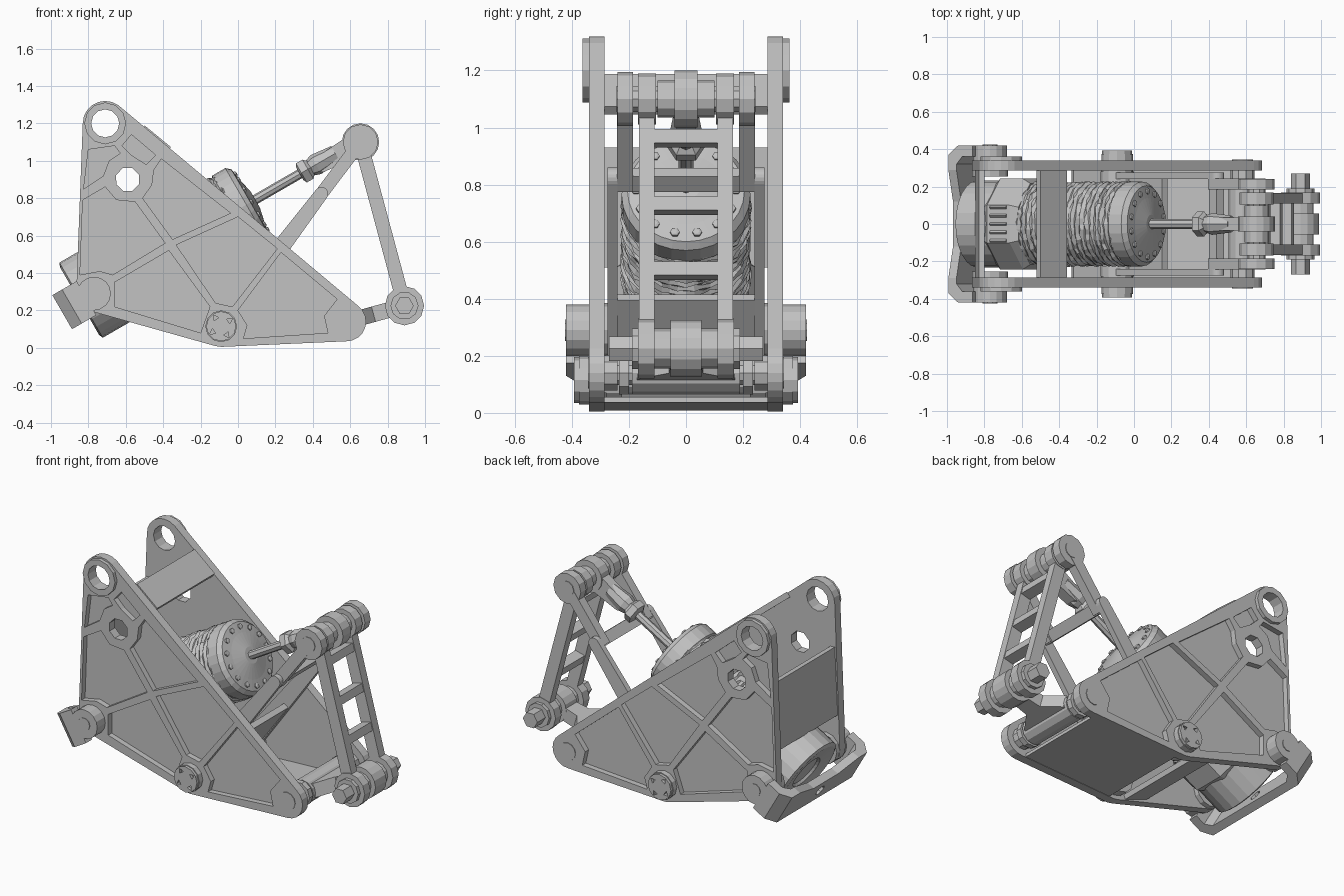
import bpy, bmesh, math, random
from mathutils import Matrix, Vector
from mathutils.geometry import convex_hull_2d

random.seed(4)
if "Cube" in bpy.data.objects:
    bpy.data.objects.remove(bpy.data.objects["Cube"], do_unlink=True)

grey = bpy.data.materials.new("steel_grey")
grey.use_nodes = True
grey.diffuse_color = (0.54, 0.54, 0.54, 1)
grey.node_tree.nodes["Principled BSDF"].inputs["Base Color"].default_value = (0.54, 0.54, 0.54, 1)

SIDES = (("left", 1), ("right", -1))     # rear side is +y, front side is -y


def finish(name, bm, frame):
    bm.transform(frame)
    bmesh.ops.recalc_face_normals(bm, faces=bm.faces)
    mesh = bpy.data.meshes.new(name)
    bm.to_mesh(mesh)
    bm.free()
    mesh.materials.append(grey)
    obj = bpy.data.objects.new(name, mesh)
    bpy.context.collection.objects.link(obj)
    return obj


def axes(origin, u, w, v):
    """Frame that sends local x, y, z to the directions u, w, v."""
    m = Matrix((u, w, v)).transposed().to_4x4()
    m.translation = origin
    return m


def circle(c, r, n=16, turn=0.0):
    return [(c[0] + r * math.cos(turn + math.tau * i / n),
             c[1] + r * math.sin(turn + math.tau * i / n)) for i in range(n)]


def hull(*discs):
    pts = [p for c, r in discs for p in circle(c, r, 20)]
    return [pts[i] for i in convex_hull_2d(pts)]


def bar(p, q, w):
    p, q = Vector(p), Vector(q)
    d = (q - p).normalized() * w / 2
    n = Vector((-d.y, d.x))
    return [p + n, q + n, q - n, p - n]


def along(p, q, f):
    return Vector(p).lerp(Vector(q), f)


def prism(name, outer, a, b, holes=(), frame=Matrix()):
    """Closed outline in local x-z, with holes, extruded from y=a to y=b."""
    bm = bmesh.new()
    rims = ([], [])
    for loop in [outer, *holes]:
        low, high = [[bm.verts.new((p[0], y, p[1])) for p in loop] for y in (a, b)]
        for ring, edges in zip((low, high), rims):
            edges += [bm.edges.new((ring[i - 1], ring[i])) for i in range(len(ring))]
        for i in range(len(loop)):
            bm.faces.new((low[i - 1], low[i], high[i], high[i - 1]))
    for edges in rims:
        bmesh.ops.triangle_fill(bm, edges=edges, use_beauty=True, normal=(0, 1, 0))
    return finish(name, bm, frame)


def pin(name, c, r, a, b, n=16, turn=0.0, bore=None):
    holes = [circle(c, bore, n, turn)] if bore else []
    return prism(name, circle(c, r, n, turn), a, b, holes)


def lathe(name, profile, frame, n=24, jitter=0.0):
    """Turn (distance, radius) points around the local x axis."""
    bm = bmesh.new()
    rings = []
    for t, r in profile:
        ring = []
        for i in range(n):
            k = r + random.uniform(-jitter, jitter)
            a = math.tau * i / n
            ring.append(bm.verts.new((t + random.uniform(-jitter, jitter), k * math.cos(a), k * math.sin(a))))
        rings.append(ring)
    for low, high in zip(rings, rings[1:]):
        for i in range(n):
            bm.faces.new((low[i - 1], low[i], high[i], high[i - 1]))
    bm.faces.new(rings[0])
    bm.faces.new(rings[-1])
    return finish(name, bm, frame)


# Main pivots in x-z
TOP, EYE, HEEL = (-0.71, 1.2), (-0.59, 0.9), (-0.77, 0.29)
PIVOT, TOE = (-0.09, 0.115), (0.58, 0.14)
ROCK, TIP = (0.655, 1.1), (0.89, 0.225)

# Side plates: thin web with a ribbed outer layer whose pockets are panels
outline = hull((TOP, 0.12), (HEEL, 0.095), (PIVOT, 0.11), (TOE, 0.105))
panels = [
    [(-0.8, 1.06), (-0.66, 1.08), (-0.63, 1.04), (-0.69, 1.0), (-0.72, 0.92), (-0.825, 0.85)],
    [(-0.62, 1.08), (-0.57, 1.14), (-0.44, 1.03), (-0.49, 0.98), (-0.57, 1.03)],
    [(-0.41, 1.01), (-0.04, 0.72), (-0.35, 0.58), (-0.51, 0.8), (-0.46, 0.87), (-0.45, 0.95)],
    [(-0.83, 0.79), (-0.71, 0.86), (-0.65, 0.79), (-0.55, 0.78), (-0.39, 0.56), (-0.67, 0.39),
     (-0.74, 0.41), (-0.845, 0.39)],
    [(-0.66, 0.35), (-0.37, 0.52), (-0.15, 0.22), (-0.2, 0.08), (-0.66, 0.22)],
    [(-0.33, 0.55), (0.0, 0.7), (0.21, 0.53), (-0.03, 0.22), (-0.12, 0.24)],
    [(0.23, 0.51), (0.53, 0.26), (0.46, 0.17), (0.48, 0.08), (0.03, 0.05), (0.05, 0.12), (0.0, 0.2)],
]
bores = [circle(TOP, 0.075, 12), circle(EYE, 0.066, 8, 0.4)]
for tag, s in SIDES:
    prism(f"{tag}_side_web", outline, s * 0.285, s * 0.305, bores)
    prism(f"{tag}_side_ribs", outline, s * 0.305, s * 0.34, panels + bores)
    pin(f"{tag}_top_ring", TOP, 0.112, s * 0.34, s * 0.362, 12, bore=0.075)
    pin(f"{tag}_toe_cap", TOE, 0.055, s * 0.34, s * 0.344, 12)
    pin(f"{tag}_heel_collar", HEEL, 0.095, s * 0.255, s * 0.285, 12)
    # Pivot cap with four recessed notches
    pin(f"{tag}_pivot_boss", PIVOT, 0.085, s * 0.28, s * 0.375, 12)
    notches = [circle((PIVOT[0] + 0.055 * math.cos(a), PIVOT[1] + 0.055 * math.sin(a)), 0.018, 3, a)
               for a in (0.6, 2.17, 3.74, 5.31)]
    prism(f"{tag}_pivot_cap", circle(PIVOT, 0.08, 12), s * 0.375, s * 0.392, notches)

# Cross members joining the side plates
prism("top_brace", bar((-0.51, 1.175), (-0.37, 1.06), 0.035), -0.285, 0.285)
prism("rear_wall", bar((-0.815, 0.93), (-0.835, 0.51), 0.03), -0.285, 0.285)
prism("floor_plate", bar((-0.06, 0.018), (0.55, 0.046), 0.02), -0.285, 0.285)
prism("floor_bar", bar((-0.33, 0.105), (-0.17, 0.045), 0.03), -0.285, 0.285)

# Winch drum on a tilted axis
D, N, Y = Vector((0.866, 0, 0.5)), Vector((-0.5, 0, 0.866)), Vector((0, 1, 0))
BASE = Vector((-0.83, 0, 0.26))
axis = axes(BASE, D, Y, N)
lathe("drum_rear_cap", [(0.01, 0.05), (0.01, 0.1), (-0.005, 0.11), (-0.02, 0.21), (-0.01, 0.232), (0.2, 0.232)], axis)
lathe("drum_collar", [(0.16, 0.235), (0.19, 0.262), (0.33, 0.262), (0.37, 0.235)],
      axis @ Matrix.Rotation(math.pi / 8, 4, "X"), 8)
coils = 20
rope = [(0.35 + 0.6 * i / (2 * coils), 0.226 if i % 2 else 0.215) for i in range(2 * coils + 1)]
lathe("rope_winding", rope, axis, 48, 0.006)
lathe("drum_front_cap", [(0.92, 0.215), (0.93, 0.226), (1.01, 0.226), (1.035, 0.205), (1.045, 0.14),
                         (1.065, 0.05), (1.065, 0.03)], axis, 28)
for i in range(14):
    a = math.tau * i / 14
    spot = axis @ Vector((1.025, 0.175 * math.cos(a), 0.175 * math.sin(a)))
    lathe("drum_bolt", [(0, 0.017), (0.022, 0.017), (0.025, 0.008)], axes(spot, D, Y, N), 6)
for i in range(5):
    spot = axis @ Vector((0.26, -0.09 + 0.045 * i, 0.236))
    lathe("collar_tooth", [(-0.05, 0.015), (0.05, 0.015)], axes(spot, D, Y, N), 4)

# Push rod with adjuster nut, flat fork and eye
lathe("push_rod", [(1.0, 0.026), (1.42, 0.026)], axis, 8)
lathe("rod_nut", [(1.34, 0.045), (1.35, 0.068), (1.39, 0.068), (1.41, 0.045)], axis, 6)
lathe("rod_socket", [(1.4, 0.045), (1.44, 0.058), (1.56, 0.045)], axis, 8)
prism("rod_fork", hull(((0.45, 0.985), 0.045), (ROCK, 0.065)), -0.034, 0.034)
pin("rod_eye", ROCK, 0.1, -0.04, 0.04)

# Rear strap around the drum end, dipped in the middle
arm = [(0.02, 0.42), (-0.07, 0.42), (-0.13, 0.37), (-0.13, 0.29), (-0.08, 0.29),
       (-0.08, 0.32), (-0.045, 0.36), (0.02, 0.36)]
for tag, s in SIDES:
    prism(f"{tag}_strap_arm", [(t, s * y) for t, y in arm], -0.11, 0.1, frame=axes(BASE, D, N, Y))
    pin(f"{tag}_strap_pin", HEEL, 0.09, s * 0.34, s * 0.42)
    pin(f"{tag}_strap_pin_cap", HEEL, 0.04, s * 0.42, s * 0.424, 10)
prism("strap_bridge", [(-0.29, 0.1), (-0.29, -0.11), (0.29, -0.11), (0.29, 0.1), (0.12, 0.05), (-0.12, 0.05)],
      -0.13, -0.08, [circle((0, -0.03), 0.035, 8)], axes(BASE, Y, D, N))

# Rocker frame: wide lower rails step inward at the crossbar to narrow upper arms
STEP = along(PIVOT, ROCK, 0.72)
for tag, s in SIDES:
    prism(f"{tag}_rocker_rail", hull((PIVOT, 0.06), (STEP, 0.036)), s * 0.24, s * 0.275)
    prism(f"{tag}_rocker_arm", bar(along(PIVOT, ROCK, 0.69), ROCK, 0.07), s * 0.185, s * 0.242)
    pin(f"{tag}_rocker_foot", PIVOT, 0.09, s * 0.225, s * 0.28, 12)
    pin(f"{tag}_rocker_head", ROCK, 0.095, s * 0.185, s * 0.24, 12)
    pin(f"{tag}_rocker_spacer", ROCK, 0.065, s * 0.04, s * 0.1, 12)
prism("rocker_plate", bar((-0.05, 0.11), (0.165, 0.405), 0.035), -0.275, 0.275)
prism("rocker_crossbar", bar(along(PIVOT, ROCK, 0.685), along(PIVOT, ROCK, 0.74), 0.05), -0.242, 0.242)
pin("rocker_shaft", PIVOT, 0.05, -0.28, 0.28, 12)
pin("rocker_pin", ROCK, 0.048, -0.244, 0.244, 10)

# Ladder link from the rocker head down to the tip pin
for tag, s in SIDES:
    prism(f"{tag}_ladder_rail", bar(ROCK, TIP, 0.075), s * 0.11, s * 0.165)
    pin(f"{tag}_ladder_head", ROCK, 0.09, s * 0.105, s * 0.168, 12)
    pin(f"{tag}_ladder_foot", TIP, 0.105, s * 0.11, s * 0.168, 12)
    pin(f"{tag}_tip_collar", TIP, 0.075, s * 0.168, s * 0.19, 10)
    pin(f"{tag}_tip_spacer", TIP, 0.07, s * 0.055, s * 0.11, 12)
for f in (0.13, 0.4, 0.66):
    prism("ladder_rung", bar(along(ROCK, TIP, f), along(ROCK, TIP, f + 0.055), 0.065), -0.115, 0.115)
pin("tip_pin", TIP, 0.05, -0.27, 0.27, 6)

# Lower link: wide hub at the toe narrowing to an eye at the tip
pin("tip_eye", TIP, 0.1, -0.055, 0.055)
pin("toe_hub", TOE, 0.075, -0.19, 0.19, 12)
pin("toe_shaft", TOE, 0.045, -0.3, 0.3, 10)
E = Vector((TIP[0] - TOE[0], 0, TIP[1] - TOE[1])).normalized()
flare = [(0.0, 0.18), (0.07, 0.17), (0.15, 0.06), (0.28, 0.05)]
prism("lower_link", flare + [(u, -v) for u, v in flare[::-1]], -0.042, 0.042,
      frame=axes(Vector((TOE[0], 0, TOE[1])), E, Vector((-E.z, 0, E.x)), Y))
for tag, s in SIDES:
    pin(f"{tag}_toe_collar", TOE, 0.08, s * 0.2, s * 0.235, 10)
    pin(f"{tag}_toe_washer", TOE, 0.065, s * 0.24, s * 0.285, 10)
